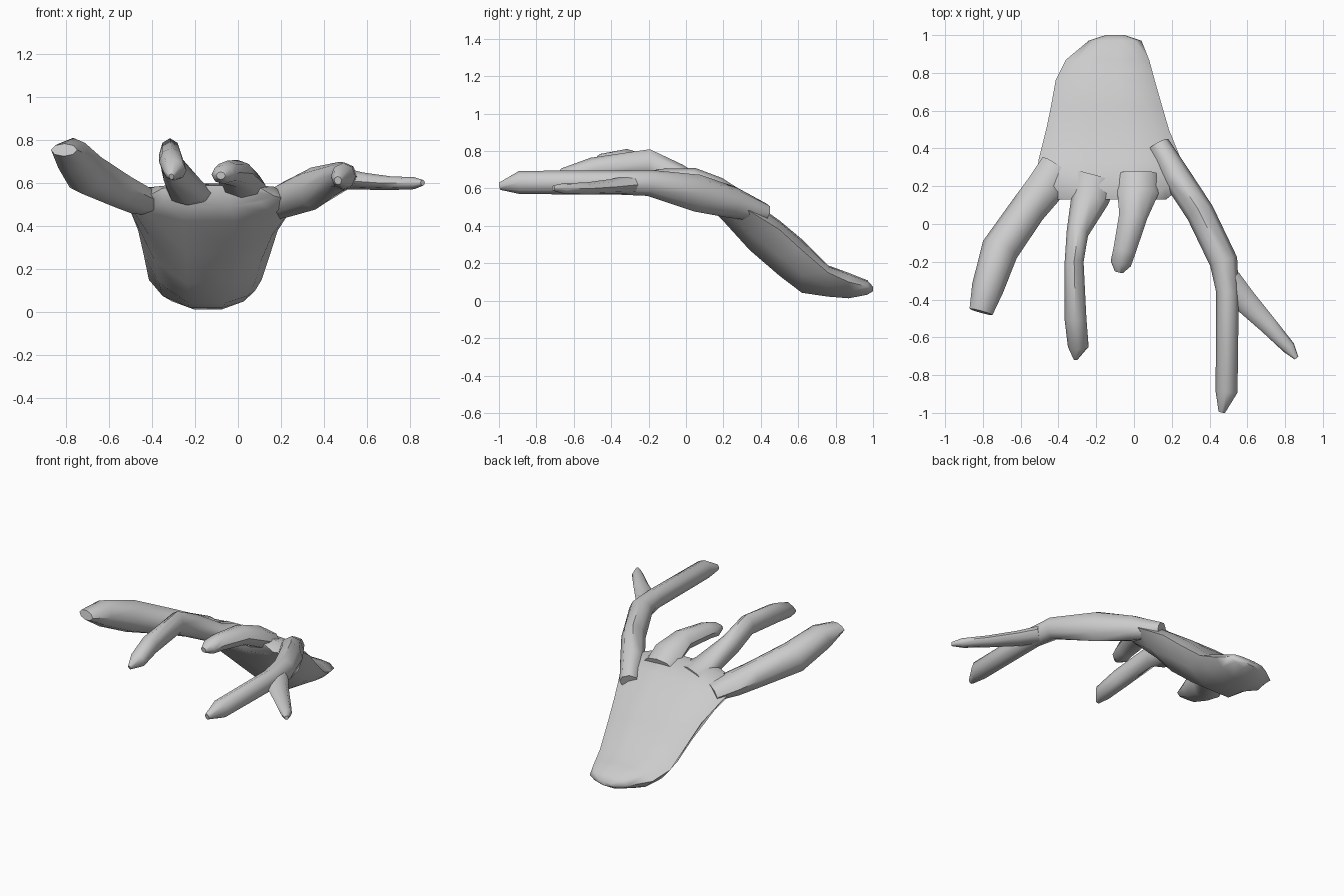
import bpy, bmesh, math
from mathutils import Vector


def loft(name, rings):
    """Skin a list of equal-length point rings and cap both ends."""
    bm = bmesh.new()
    vr = [[bm.verts.new(p) for p in ring] for ring in rings]
    n = len(vr[0])
    for a, b in zip(vr, vr[1:]):
        for i in range(n):
            j = (i + 1) % n
            bm.faces.new((a[i], a[j], b[j], b[i]))
    bm.faces.new(vr[0])
    bm.faces.new(vr[-1])
    bmesh.ops.recalc_face_normals(bm, faces=bm.faces[:])
    me = bpy.data.meshes.new(name)
    bm.to_mesh(me)
    bm.free()
    ob = bpy.data.objects.new(name, me)
    bpy.context.collection.objects.link(ob)
    bpy.ops.object.select_all(action='DESELECT')
    ob.select_set(True)
    bpy.context.view_layer.objects.active = ob
    bpy.ops.object.shade_smooth_by_angle(angle=math.radians(50))
    return ob


def tine(name, path, sides=8):
    """Tapering branch; path rows are x, y, z, half width, half height."""
    pts = [Vector(p[:3]) for p in path]
    rings = []
    for i, p in enumerate(path):
        t = (pts[min(i + 1, len(pts) - 1)] - pts[max(i - 1, 0)]).normalized()
        side = t.cross(Vector((0, 0, 1))).normalized()
        up = side.cross(t)
        rings.append([pts[i] + side * p[3] * math.cos(a) + up * p[4] * math.sin(a)
                      for a in (2 * math.pi * k / sides for k in range(sides))])
    return loft(name, rings)


# Broad palm: y, left, right, edge z, top z, bottom z
stations = [
    (1.00, -.15, -.05, .06, .075, .05),
    (.97, -.24, .04, .075, .11, .03),
    (.87, -.36, .08, .10, .15, .008),
    (.76, -.415, .11, .15, .19, .015),
    (.62, -.44, .15, .27, .33, .03),
    (.50, -.465, .185, .38, .43, .12),
    (.34, -.505, .25, .48, .545, .26),
    (.20, -.52, .26, .52, .60, .42),
    (.13, -.42, .17, .54, .59, .49),
]
# Cross-section: fraction across, blend from edge to top (+) or bottom (-)
section = [(0, 0), (.12, .75), (.35, .97), (.65, .97), (.88, .8), (1, 0),
           (.88, -.55), (.65, -.95), (.35, -.95), (.12, -.55)]
rings = []
for y, x0, x1, ze, zt, zb in stations:
    rings.append([(x0 + (x1 - x0) * f, y,
                   ze + (zt - ze) * h if h >= 0 else ze + (ze - zb) * h)
                  for f, h in section])
loft("palm", rings)

# Branches along the front edge
tine("left_tine", [
    (-.40, .30, .50, .10, .05), (-.48, .18, .53, .10, .075),
    (-.56, .08, .57, .095, .085), (-.71, -.135, .65, .10, .105),
    (-.775, -.34, .73, .085, .085), (-.81, -.465, .755, .063, .03)])
tine("inner_left_tine", [
    (-.20, .25, .54, .12, .05), (-.235, .13, .56, .10, .065),
    (-.30, -.05, .66, .058, .075), (-.317, -.2, .735, .05, .075),
    (-.31, -.5, .70, .058, .065), (-.295, -.65, .66, .055, .05),
    (-.31, -.715, .63, .012, .015)])
tine("inner_right_tine", [
    (.02, .27, .56, .10, .04), (.02, .17, .59, .11, .07),
    (-.005, .04, .645, .075, .065), (-.05, -.14, .65, .06, .055),
    (-.07, -.21, .64, .055, .045), (-.08, -.255, .635, .022, .018)])
tine("right_tine", [
    (.13, .42, .47, .06, .05), (.225, .25, .525, .075, .085),
    (.35, .06, .575, .075, .10), (.475, -.2, .63, .075, .07),
    (.495, -.36, .632, .06, .065), (.49, -.89, .632, .058, .062),
    (.465, -.995, .612, .018, .02)])
tine("side_branch", [
    (.50, -.30, .62, .07, .05), (.58, -.40, .61, .065, .04),
    (.71, -.535, .60, .048, .032), (.82, -.655, .60, .035, .028),
    (.86, -.71, .602, .012, .014)])
